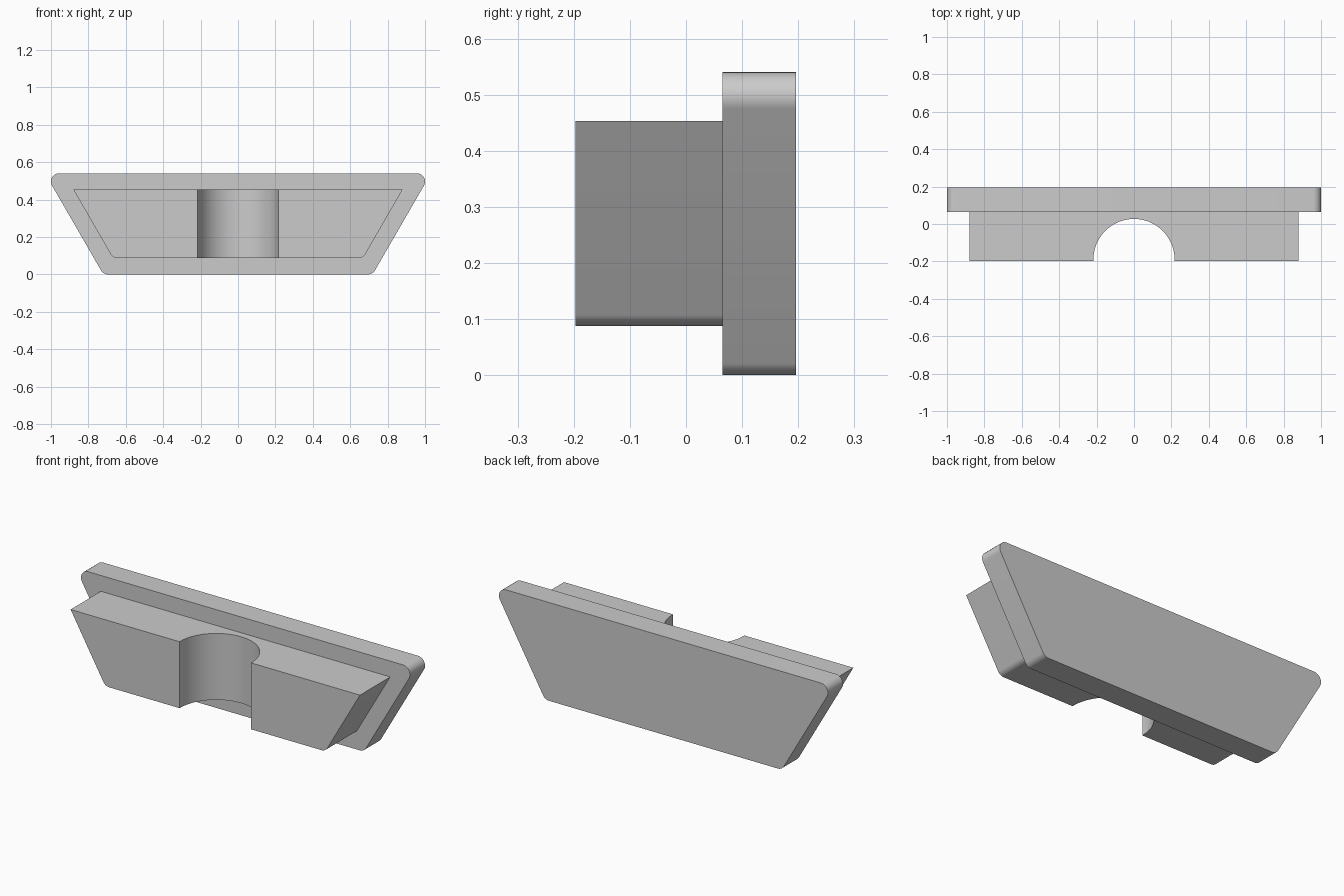
import bpy, bmesh
from math import sin, cos, tan, radians, pi

if "Cube" in bpy.data.objects:
    bpy.data.objects.remove(bpy.data.objects["Cube"])

grey = bpy.data.materials.new("plain grey")
grey.use_nodes = True
grey.diffuse_color = (0.6, 0.6, 0.6, 1)
grey.node_tree.nodes["Principled BSDF"].inputs["Base Color"].default_value = (0.6, 0.6, 0.6, 1)

SLOPE = radians(60)
STEPS = 12


def arc(cx, cz, r, start, end):
    """Points along an arc, angles in degrees."""
    return [(cx + r * cos(radians(start + (end - start) * i / STEPS)),
             cz + r * sin(radians(start + (end - start) * i / STEPS)))
            for i in range(STEPS + 1)]


def trapezoid(bottom_half, z0, z1, r_bottom, r_top):
    """Outline flaring upward at 60 degrees, with rounded corners."""
    top_half = bottom_half + (z1 - z0) / tan(SLOPE)
    right = arc(bottom_half - r_bottom * tan(SLOPE / 2), z0 + r_bottom, r_bottom, -90, -30)
    if r_top:
        right += arc(top_half - r_top / tan(SLOPE / 2), z1 - r_top, r_top, -30, 90)
    else:
        right.append((top_half, z1))
    return right + [(-x, z) for x, z in reversed(right)]


def prism(name, points, direction):
    """Extrude a closed ring of 3D points into a solid."""
    bm = bmesh.new()
    face = bm.faces.new([bm.verts.new(p) for p in points])
    extruded = bmesh.ops.extrude_face_region(bm, geom=[face])["geom"]
    moved = [v for v in extruded if isinstance(v, bmesh.types.BMVert)]
    bmesh.ops.translate(bm, verts=moved, vec=direction)
    bmesh.ops.recalc_face_normals(bm, faces=bm.faces)
    mesh = bpy.data.meshes.new(name)
    bm.to_mesh(mesh)
    bm.free()
    mesh.materials.append(grey)
    obj = bpy.data.objects.new(name, mesh)
    bpy.context.collection.objects.link(obj)
    return obj


def combine(target, tool, operation):
    """Apply a boolean and remove the tool object."""
    mod = target.modifiers.new(operation.lower(), "BOOLEAN")
    mod.object, mod.operation, mod.solver = tool, operation, "EXACT"
    bpy.context.view_layer.objects.active = target
    bpy.ops.object.modifier_apply(modifier=mod.name)
    bpy.data.objects.remove(tool)


# Wide rear plate with all corners rounded
plate = prism("flanged_wedge_block",
              [(x, 0.065, z) for x, z in trapezoid(0.72, 0, 0.54, 0.043, 0.043)], (0, 0.131, 0))

# Smaller front block, sharp at the top, sunk into the plate
block = prism("front_block",
              [(x, -0.197, z) for x, z in trapezoid(0.669, 0.088, 0.453, 0.04, 0)], (0, 0.3, 0))

# Vertical half-round channel through the front block
R, CY = 0.217, -0.19
ring = [(R * cos(pi * i / 48), CY + R * sin(pi * i / 48), -0.1) for i in range(49)]
ring += [(-R, -0.4, -0.1), (R, -0.4, -0.1)]
cutter = prism("channel_cutter", ring, (0, 0, 1))
cutter.hide_render = True
combine(block, cutter, "DIFFERENCE")

# Join into one solid and smooth the rounded surfaces only
combine(plate, block, "UNION")
bpy.ops.object.select_all(action="DESELECT")
plate.select_set(True)
bpy.context.view_layer.objects.active = plate
bpy.ops.object.shade_smooth_by_angle(angle=radians(25))
